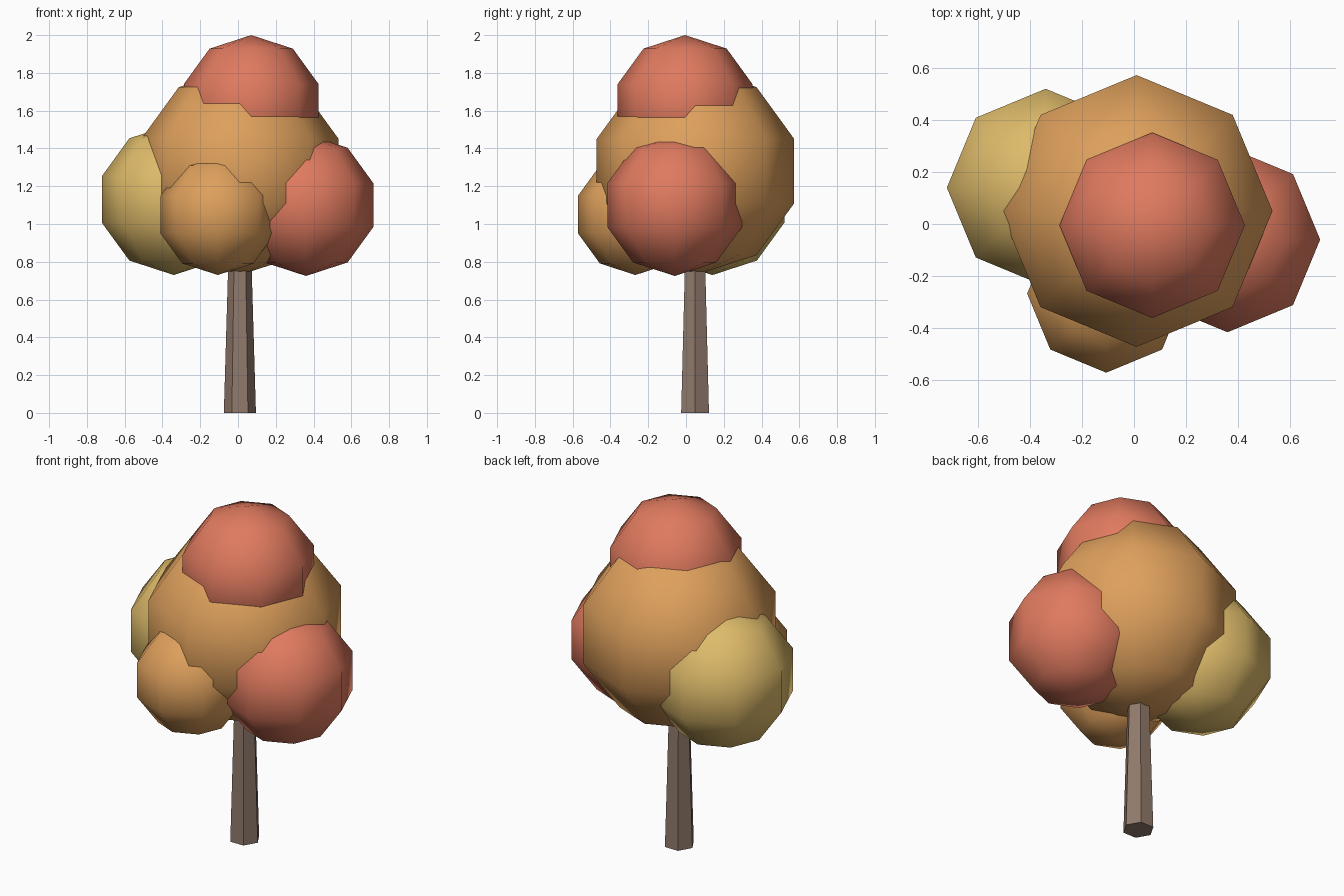
import bpy, bmesh, math
from mathutils import Matrix

if "Cube" in bpy.data.objects:
    bpy.data.objects.remove(bpy.data.objects["Cube"])


def srgb(c):
    return c / 12.92 if c <= 0.04045 else ((c + 0.055) / 1.055) ** 2.4


def material(name, r, g, b):
    m = bpy.data.materials.new(name)
    m.diffuse_color = (srgb(r / 255), srgb(g / 255), srgb(b / 255), 1)
    m.use_nodes = True
    m.node_tree.nodes["Principled BSDF"].inputs["Base Color"].default_value = m.diffuse_color
    return m


bark = material("bark brown", 145, 122, 108)
red = material("coral red", 224, 122, 95)
orange = material("autumn orange", 222, 160, 92)
yellow = material("golden yellow", 222, 187, 106)


def finish(name, bm, mat, loc, smooth):
    mesh = bpy.data.meshes.new(name)
    bm.to_mesh(mesh)
    bm.free()
    mesh.materials.append(mat)
    for p in mesh.polygons:
        p.use_smooth = smooth(p)
    obj = bpy.data.objects.new(name, mesh)
    obj.location = loc
    bpy.context.collection.objects.link(obj)


# Tapered six-sided trunk, flat at the base
H, X, Y = 0.95, 0.01, 0.048
bm = bmesh.new()
bmesh.ops.create_cone(bm, cap_ends=True, segments=6, radius1=0.085,
                      radius2=0.057, depth=H)
bmesh.ops.rotate(bm, verts=bm.verts, matrix=Matrix.Rotation(math.pi / 2, 3, 'Z'))
finish("trunk", bm, bark, (X, Y, H / 2), lambda p: False)

# Leaf clumps: eight-sided spheres with five bands
clumps = [
    ("main_foliage", (0.01, 0.05, 1.28), 0.55, orange),
    ("top_foliage", (0.07, -0.005, 1.625), 0.375, red),
    ("right_foliage", (0.36, -0.06, 1.10), 0.375, red),
    ("left_foliage", (-0.34, 0.14, 1.13), 0.40, yellow),
    ("front_foliage", (-0.107, -0.268, 1.05), 0.32, orange),
]
for name, loc, r, mat in clumps:
    bm = bmesh.new()
    bmesh.ops.create_uvsphere(bm, u_segments=8, v_segments=5, radius=r)
    finish(name, bm, mat, loc, lambda p: True)
